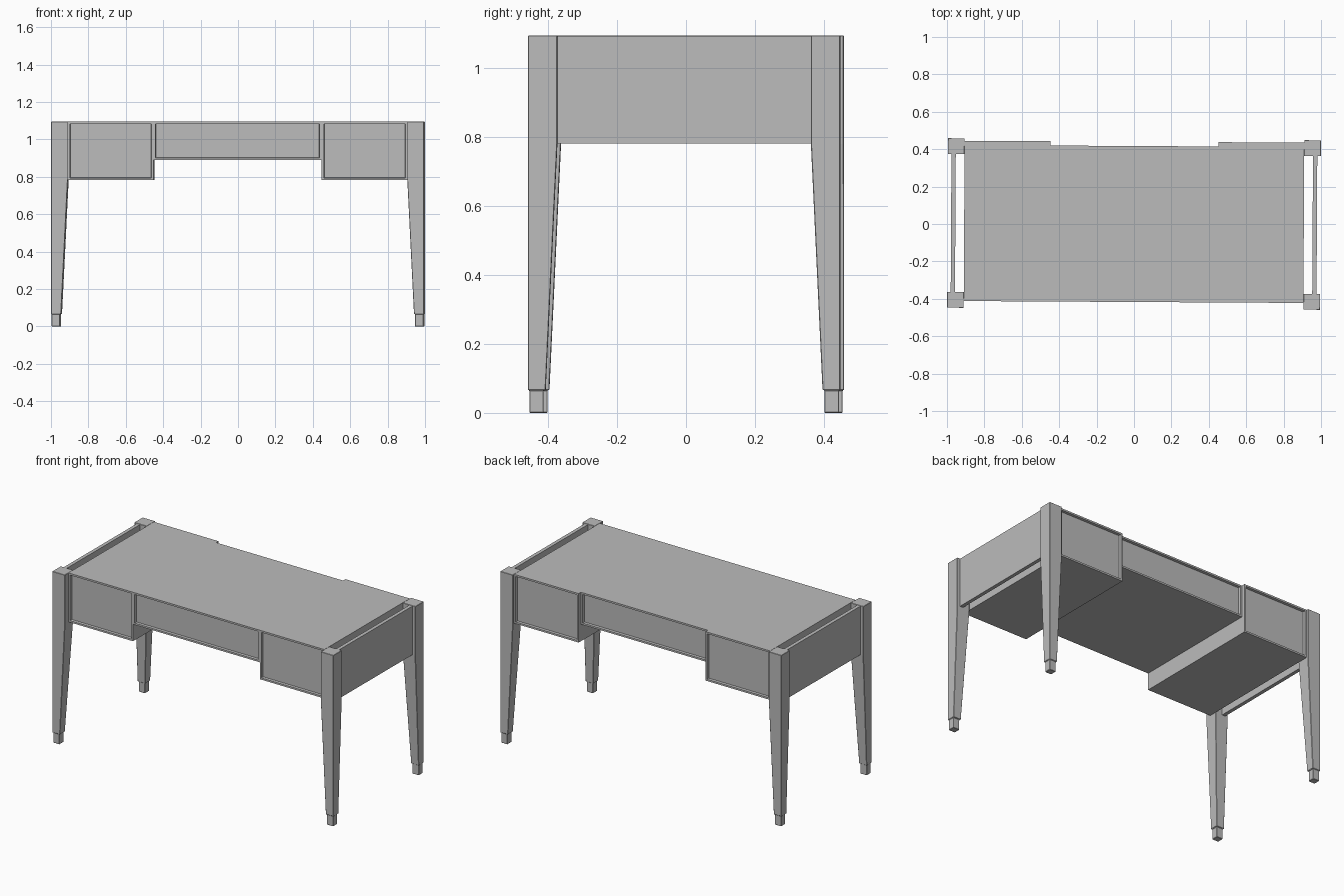
import bpy
import bmesh
from mathutils import Matrix

cube = bpy.data.objects.get("Cube")
if cube:
    bpy.data.objects.remove(cube, do_unlink=True)

# Single flat grey finish
GREY = (0.5, 0.5, 0.5, 1)
grey = bpy.data.materials.new("plain grey")
grey.use_nodes = True
grey.diffuse_color = GREY
grey.node_tree.nodes["Principled BSDF"].inputs["Base Color"].default_value = GREY

TURN = Matrix.Rotation(-0.0056, 4, 'Z')  # the whole desk stands very slightly turned
TOP = 1.095
SIDES = (("right", -1), ("left", 1))
ENDS = (("front", -1), ("back", 1))


def finish(bm, name, bevel=0):
    bmesh.ops.recalc_face_normals(bm, faces=bm.faces)
    bm.transform(TURN)
    mesh = bpy.data.meshes.new(name)
    bm.to_mesh(mesh)
    bm.free()
    mesh.materials.append(grey)
    obj = bpy.data.objects.new(name, mesh)
    bpy.context.collection.objects.link(obj)
    if bevel:
        mod = obj.modifiers.new("soft edges", 'BEVEL')
        mod.width = bevel
        mod.segments = 1
    return obj


def add_box(bm, x, y, z):
    """Add a box from (min, max) pairs along each axis."""
    size = [b - a for a, b in (x, y, z)]
    mid = [(a + b) / 2 for a, b in (x, y, z)]
    mat = Matrix.Translation(mid) @ Matrix.Diagonal((*size, 1))
    bmesh.ops.create_cube(bm, size=1, matrix=mat)


def drawer_block(name, x, y, z, frame=0.016, depth=0.015):
    """Box with a framed, recessed panel on its front and back."""
    bm = bmesh.new()
    add_box(bm, x, y, z)
    bm.normal_update()
    for face in [f for f in bm.faces if abs(f.normal.y) > 0.9]:
        inward = -face.normal.copy()
        bmesh.ops.inset_region(bm, faces=[face], thickness=frame)
        # narrow vertical wall of the recess
        bmesh.ops.inset_region(bm, faces=[face], thickness=0.003)
        bmesh.ops.translate(bm, verts=face.verts, vec=inward * depth)
    finish(bm, name)


def leg(name, sx, sy):
    """Square leg, tapered on its two inner sides, with a smaller foot."""
    ox, oy = 0.9975, 0.453
    bm = bmesh.new()
    # (height, outer inset, inner distance from the outer face)
    rings = ((0, 0.004, 0.048), (0.066, 0.004, 0.048), (0.066, 0, 0.054),
             (0.78, 0, 0.0895), (TOP, 0, 0.0895))
    loops = []
    for z, a, b in rings:
        loops.append([bm.verts.new((sx * (ox - u), sy * (oy - v * 0.95), z))
                      for u, v in ((a, a), (b, a), (b, b), (a, b))])
    for low, high in zip(loops, loops[1:]):
        for i in range(4):
            j = (i + 1) % 4
            bm.faces.new((low[i], low[j], high[j], high[i]))
    bm.faces.new(loops[0])
    bm.faces.new(loops[-1])
    finish(bm, name, 0.003)


# Drawer pedestals, standing proud at the back, and the shallow centre drawer
for side, s in SIDES:
    drawer_block(side + "_pedestal", sorted((s * 0.45, s * 0.908)),
                 (-0.417, 0.44), (0.782, TOP))
drawer_block("centre_drawer", (-0.45, 0.45), (-0.417, 0.417), (0.89, TOP))

# Legs and the thin side panels between them
for side, s in SIDES:
    for end, e in ENDS:
        leg(f"{end}_{side}_leg", s, e)
    bm = bmesh.new()
    add_box(bm, sorted((s * 0.955, s * 0.978)), (-0.372, 0.372), (0.782, TOP - 0.002))
    finish(bm, side + "_side_panel")
